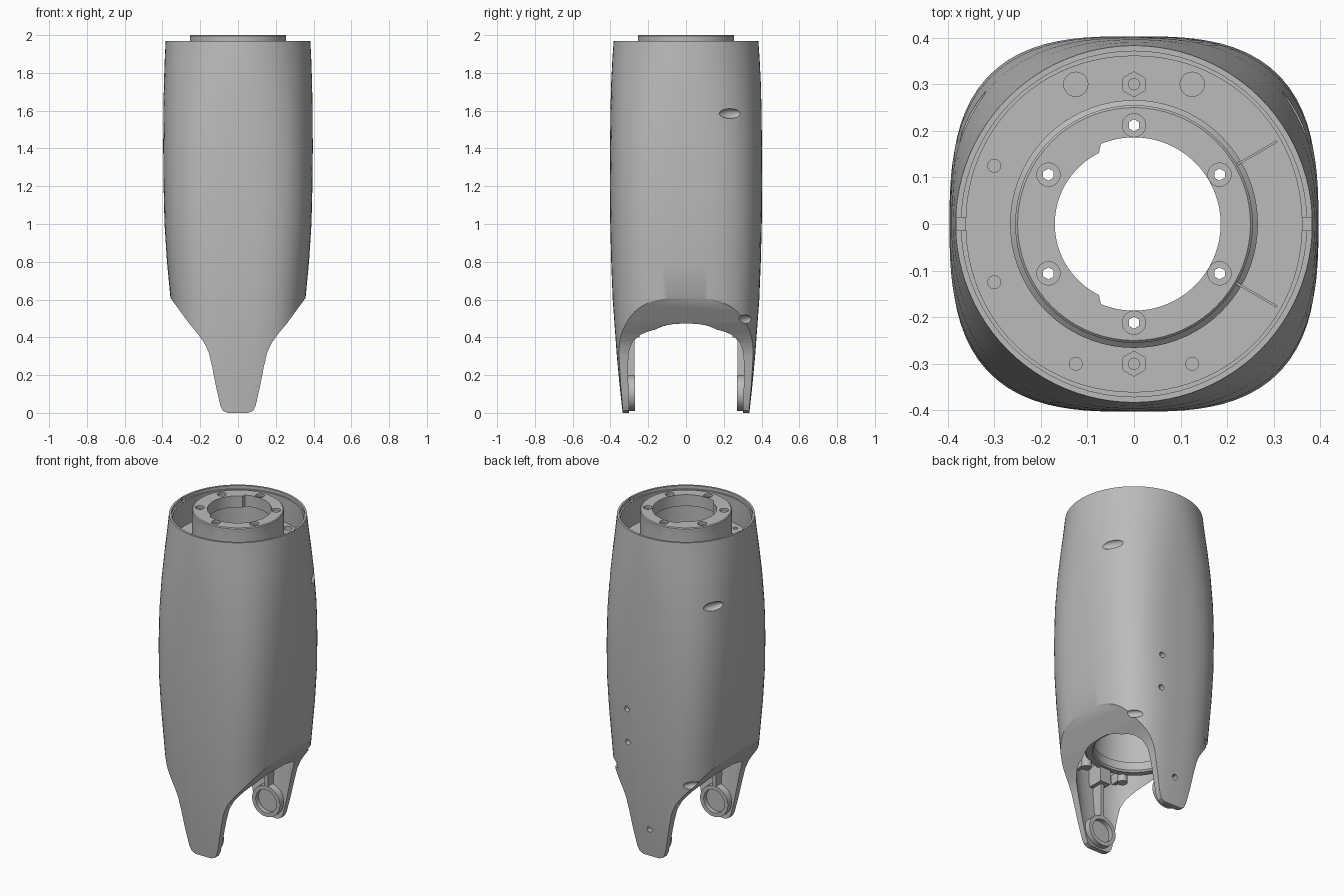
import bpy, bmesh, math
from mathutils import Matrix, Vector

cube = bpy.data.objects.get("Cube")
if cube:
    bpy.data.objects.remove(cube, do_unlink=True)

GREY = (0.5, 0.5, 0.5, 1)
grey = bpy.data.materials.new("matte grey")
grey.use_nodes = True
grey.diffuse_color = GREY
bsdf = grey.node_tree.nodes["Principled BSDF"]
bsdf.inputs["Base Color"].default_value = GREY
bsdf.inputs["Roughness"].default_value = 0.6


def make(name, bm):
    bmesh.ops.recalc_face_normals(bm, faces=bm.faces)
    mesh = bpy.data.meshes.new(name)
    bm.to_mesh(mesh)
    bm.free()
    mesh.materials.append(grey)
    ob = bpy.data.objects.new(name, mesh)
    bpy.context.collection.objects.link(ob)
    return ob


def skin(name, rings, wrap=False):
    """Bridge equal rings; cap the ends, or join last to first."""
    bm = bmesh.new()
    loops = [[bm.verts.new(p) for p in ring] for ring in rings]
    n = len(loops[0])
    pairs = list(zip(loops, loops[1:])) + ([(loops[-1], loops[0])] if wrap else [])
    for a, b in pairs:
        for i in range(n):
            j = (i + 1) % n
            bm.faces.new((a[i], a[j], b[j], b[i]))
    if not wrap:
        bm.faces.new(loops[0])
        bm.faces.new(loops[-1])
    return make(name, bm)


def circle(r, z, n=72):
    return [(r * math.cos(math.tau * i / n), r * math.sin(math.tau * i / n), z) for i in range(n)]


def lathe(name, profile):
    return skin(name, [circle(r, z) for r, z in profile], wrap=True)


def section(z, a, b, p, n=96):
    ring = []
    for i in range(n):
        c, s = math.cos(math.tau * i / n), math.sin(math.tau * i / n)
        r = (abs(c / a) ** p + abs(s / b) ** p) ** (-1 / p)
        ring.append((r * c, r * s, z))
    return ring


def rod(name, at, r, length, axis="Z", sides=24):
    bm = bmesh.new()
    turn = Matrix.Rotation(math.pi / 2, 4, "X") if axis == "Y" else Matrix()
    bmesh.ops.create_cone(bm, cap_ends=True, segments=sides, radius1=r, radius2=r,
                          depth=length, matrix=Matrix.Translation(at) @ turn)
    return make(name, bm)


def box(name, at, size, turn=0):
    bm = bmesh.new()
    m = Matrix.Translation(at) @ Matrix.Rotation(turn, 4, "Z") @ Matrix.Diagonal((*size, 1))
    bmesh.ops.create_cube(bm, size=1, matrix=m)
    return make(name, bm)


def dimple(at, size, turn):
    bm = bmesh.new()
    m = Matrix.Translation(at) @ Matrix.Rotation(turn, 4, "Z") @ Matrix.Diagonal((*size, 1))
    bmesh.ops.create_uvsphere(bm, u_segments=24, v_segments=14, radius=1, matrix=m)
    return make("cutter", bm)


def cut(ob, tool, op="DIFFERENCE"):
    mod = ob.modifiers.new("cut", "BOOLEAN")
    mod.operation, mod.object, mod.solver = op, tool, "EXACT"
    bpy.context.view_layer.objects.active = ob
    bpy.ops.object.modifier_apply(modifier=mod.name)
    bpy.data.objects.remove(tool, do_unlink=True)


# Outer shell: round at the top, squarer below
shell = skin("outer_shell", [section(*s) for s in (
    (-0.05, 0.30, 0.33, 3), (0.15, 0.32, 0.352, 3), (0.3, 0.335, 0.366, 3),
    (0.6, 0.357, 0.388, 3), (0.8, 0.376, 0.396, 3), (1.0, 0.389, 0.401, 3),
    (1.2, 0.394, 0.403, 2.95), (1.4, 0.396, 0.402, 2.8), (1.6, 0.395, 0.4, 2.5),
    (1.75, 0.392, 0.396, 2.25), (1.87, 0.388, 0.39, 2.08), (1.97, 0.383, 0.383, 2))])

# Taper the lower end into two prongs
half = [(0.055, 0), (0.08, 0.012), (0.094, 0.04), (0.112, 0.12), (0.138, 0.25), (0.155, 0.32),
        (0.178, 0.37), (0.21, 0.415), (0.26, 0.475), (0.355, 0.605), (0.43, 0.72),
        (0.5, 0.9), (0.5, 2.2)]
outline = half + [(-x, z) for x, z in reversed(half)]
cut(shell, skin("cutter", [[(x, y, z) for x, z in outline] for y in (-0.6, 0.6)]), "INTERSECT")

# Hollow the shell; the arches open where the cavity meets the taper
cut(shell, skin("cutter", [section(*s) for s in (
    (-0.2, 0.24, 0.285, 3), (0, 0.24, 0.304, 3), (0.3, 0.24, 0.335, 3), (0.44, 0.24, 0.346, 3),
    (0.6, 0.328, 0.357, 3), (0.8, 0.346, 0.365, 3), (1.1, 0.362, 0.371, 3),
    (1.4, 0.365, 0.371, 2.8), (1.6, 0.364, 0.368, 2.5), (1.8, 0.361, 0.361, 2.1),
    (2.1, 0.36, 0.36, 2))]))
cut(shell, skin("cutter", [circle(0.371, 1.95), circle(0.371, 2.1)]))

# Rim notches, side dimples and screw holes
for side in (-1, 1):
    cut(shell, box("cutter", (side * 0.37, 0, 1.97), (0.022, 0.028, 0.05)))
    cut(shell, dimple((side * 0.352, 0.235, 1.585), (0.024, 0.066, 0.026), side * 0.46))
    cut(shell, dimple((side * 0.266, 0.315, 0.495), (0.022, 0.056, 0.023), side * 0.8))
for x, z in ((0.125, 0.89), (0.125, 0.685), (0, 0.17)):
    cut(shell, rod("cutter", (x, 0.38, z), 0.017, 0.16, "Y"))

# Groove floor with recessed screw seats
floor = lathe("groove_floor", ((0.24, 1.74), (0.372, 1.74), (0.372, 1.8), (0.24, 1.8)))
seats = [(0.125, 0.3, 0.026, 24), (-0.125, 0.3, 0.026, 24), (0.125, -0.3, 0.014, 24),
         (-0.125, -0.3, 0.014, 24), (0, 0.3, 0.027, 6), (0, -0.3, 0.027, 6),
         (-0.3, 0.125, 0.014, 24), (-0.3, -0.125, 0.014, 24)]
for x, y, r, sides in seats:
    cut(floor, rod("cutter", (x, y, 1.8), r, 0.05, sides=sides))
for y in (-0.3, 0.3):
    cut(floor, rod("cutter", (0, y, 1.77), 0.012, 0.04))

# Central tube and its top flange
tube = lathe("central_tube", ((0.238, 0.52), (0.255, 0.52), (0.255, 1.79), (0.266, 1.79),
                              (0.266, 1.82), (0.255, 1.83), (0.255, 1.97), (0.238, 1.97)))
flange = skin("top_flange", [circle(0.25, 1.93), circle(0.255, 1.95), circle(0.255, 1.995), circle(0.25, 2)])
bore = []
for x, y, z in circle(1, 0, 96):
    r = 0.17 if x < -0.43 else 0.186
    bore.append((r * x, r * y))
cut(flange, skin("cutter", [[(x, y, z) for x, y in bore] for z in (1.85, 2.1)]))
for i in range(6):
    a = math.radians(30 + 60 * i)
    x, y = 0.212 * math.cos(a), 0.212 * math.sin(a)
    cut(flange, rod("cutter", (x, y, 2), 0.025, 0.03))
    cut(flange, rod("cutter", (x, y, 1.96), 0.013, 0.2, sides=6))

parts = [shell, floor, tube, flange]

# Radial ribs in the groove
for a in (math.pi / 6, -math.pi / 6):
    parts.append(box("groove_rib", (0.305 * math.cos(a), 0.305 * math.sin(a), 1.81), (0.1, 0.005, 0.05), a))

# Bearing ring above the arches
parts.append(lathe("bearing_ring", ((0.225, 0.5), (0.232, 0.49), (0.268, 0.49), (0.275, 0.5),
                                    (0.275, 0.55), (0.225, 0.55))))
for side in (-1, 1):
    for x in (-0.13, 0.13):
        parts.append(rod("ring_screw_boss", (x, side * 0.255, 0.5), 0.028, 0.1))

    # Joint socket, backing web and rib on the inside of each prong
    socket = rod("joint_socket", (0, side * 0.294, 0.104), 0.094, 0.046, "Y", 48)
    cut(socket, rod("cutter", (0, side * 0.274, 0.104), 0.07, 0.05, "Y", 48))
    parts.append(socket)
    parts.append(box("prong_rib", (0, side * 0.307, 0.31), (0.024, 0.07, 0.25)))
    parts.append(box("prong_bracket", (0, side * 0.296, 0.46), (0.07, 0.1, 0.12)))
    for x in (-1, 1):
        parts.append(box("ring_strut", (x * 0.13, side * 0.295, 0.5), (0.022, 0.09, 0.06)))

# Smooth shading with sharp edges kept
bpy.ops.object.select_all(action="DESELECT")
for ob in parts:
    ob.select_set(True)
bpy.context.view_layer.objects.active = shell
bpy.ops.object.shade_smooth_by_angle(angle=math.radians(30))
